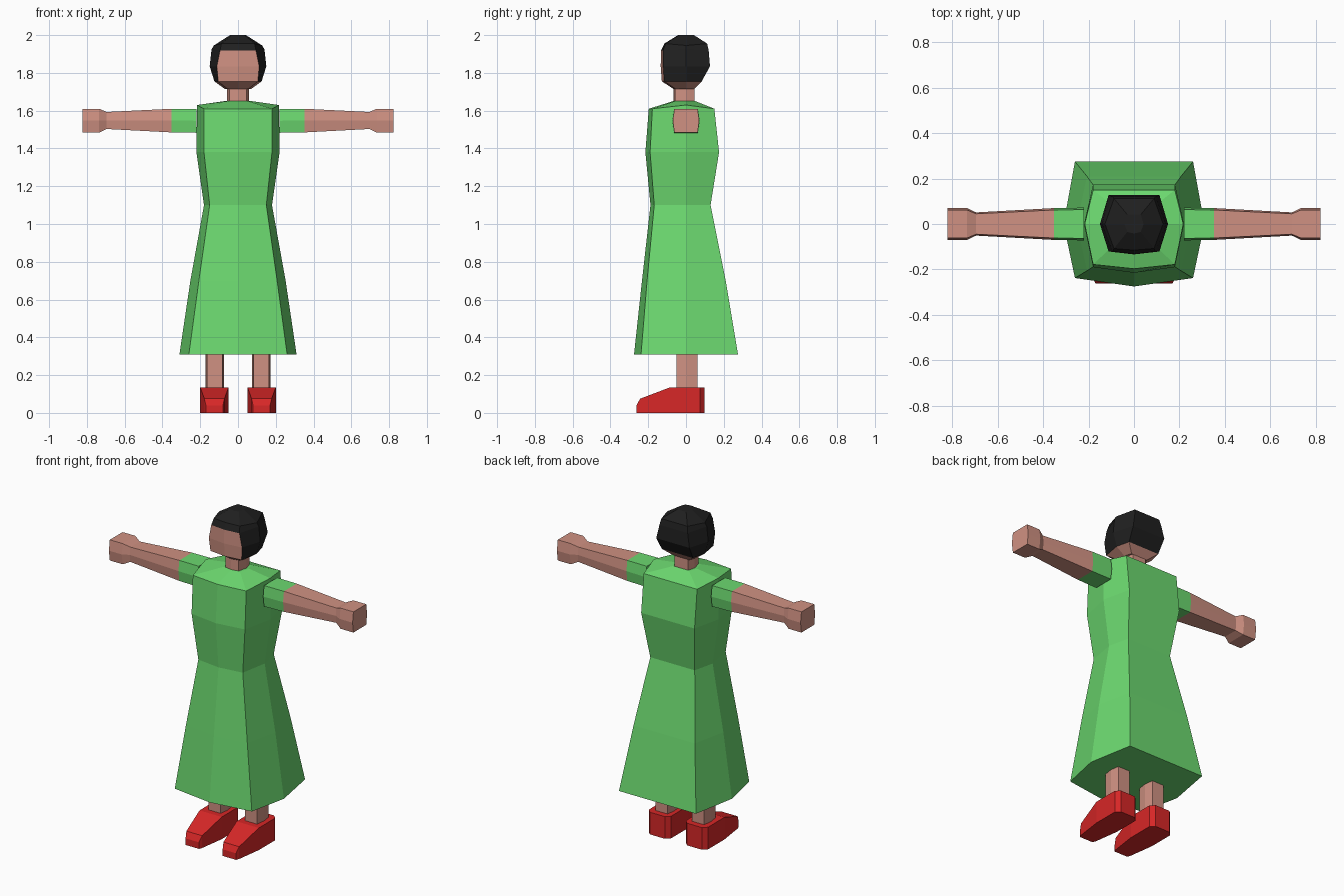
import bpy, bmesh

if "Cube" in bpy.data.objects:
    bpy.data.objects.remove(bpy.data.objects["Cube"])


def material(name, rgb):
    m = bpy.data.materials.new(name)
    m.diffuse_color = (*rgb, 1)
    m.use_nodes = True
    m.node_tree.nodes["Principled BSDF"].inputs["Base Color"].default_value = m.diffuse_color
    return m


GREEN = material("dress green", (0.15, 0.69, 0.16))
SKIN = material("skin", (0.63, 0.285, 0.225))
RED = material("shoe red", (0.68, 0.02, 0.02))
BLACK = material("hair black", (0.014, 0.014, 0.014))


def loft(name, rings, mats, rule=None):
    """Skin a list of equal-sized rings, cap both ends, colour faces by rule."""
    bm = bmesh.new()
    rows = [[bm.verts.new(p) for p in r] for r in rings]
    n = len(rows[0])
    for a, b in zip(rows, rows[1:]):
        for i in range(n):
            j = (i + 1) % n
            bm.faces.new((a[i], a[j], b[j], b[i]))
    bm.faces.new(rows[0][::-1])
    bm.faces.new(rows[-1])
    bmesh.ops.recalc_face_normals(bm, faces=bm.faces)
    if rule:
        for f in bm.faces:
            f.normal_update()
            f.material_index = rule(f)
    me = bpy.data.meshes.new(name)
    bm.to_mesh(me)
    bm.free()
    for m in mats:
        me.materials.append(m)
    ob = bpy.data.objects.new(name, me)
    bpy.context.collection.objects.link(ob)
    return ob


def body_ring(z, side, corner, front, front_corner, back, side_z=None, back_corner=None):
    """Seven-sided section: pointed front and sides, flat back."""
    sz = z if side_z is None else side_z
    bc = corner if back_corner is None else back_corner
    return [(0, front, z), (corner, front_corner, z), (side, 0, sz), (bc, back, z),
            (-bc, back, z), (-side, 0, sz), (-corner, front_corner, z)]


# Dress: hem, skirt, waist, chest, shoulders, neckline
loft("dress", [
    body_ring(0.31, 0.31, 0.26, -0.275, -0.238, 0.275),
    body_ring(0.70, 0.252, 0.207, -0.233, -0.206, 0.21),
    body_ring(1.10, 0.18, 0.15, -0.188, -0.168, 0.13),
    body_ring(1.38, 0.22, 0.18, -0.215, -0.19, 0.175),
    body_ring(1.61, 0.217, 0.18, -0.197, -0.178, 0.15, 1.63),
    body_ring(1.65, 0.075, 0.055, -0.07, -0.06, 0.05),
], [GREEN])

# Neck
loft("neck", [
    body_ring(1.62, 0.058, 0.045, -0.066, -0.058, 0.045),
    body_ring(1.74, 0.058, 0.045, -0.066, -0.058, 0.045),
], [SKIN])


# Head: skin on the front and under the chin, hair elsewhere
def head_colour(f):
    c = f.calc_center_median()
    if c.z < 1.753:
        return 0
    return 0 if f.normal.y < -0.8 and c.z < 1.92 else 1


loft("head", [
    body_ring(1.715, 0.07, 0.055, -0.066, -0.055, 0.045),
    body_ring(1.755, 0.125, 0.105, -0.128, -0.115, 0.083),
    body_ring(1.835, 0.15, 0.112, -0.134, -0.121, 0.127),
    body_ring(1.918, 0.14, 0.095, -0.132, -0.122, 0.12, 1.925),
    body_ring(1.955, 0.128, 0.088, -0.115, -0.108, 0.112, 1.945),
    body_ring(2.0, 0.042, 0.03, -0.042, -0.035, 0.042),
], [SKIN, BLACK], head_colour)


def arm_ring(x, y, z0, z1):
    m = (z0 + z1) / 2
    e = y * 0.88
    return [(x, -y, m), (x, -e, z0), (x, e, z0), (x, y, m), (x, e, z1), (x, -e, z1)]


def shoe_ring(cx, y, w, h):
    return [(cx - w, y, 0), (cx + w, y, 0), (cx + w, y, h), (cx - w, y, h)]


def leg_ring(cx, z):
    return [(cx + x, y, z) for x, y in ((-0.048, 0.005), (-0.04, -0.05), (0.04, -0.05),
                                        (0.048, 0.005), (0.04, 0.06), (-0.04, 0.06))]


for s, side in ((-1, "right"), (1, "left")):
    # Sleeve, forearm and fist
    loft(side + "_arm", [
        arm_ring(s * 0.22, 0.072, 1.483, 1.61),
        arm_ring(s * 0.353, 0.07, 1.485, 1.61),
        arm_ring(s * 0.695, 0.051, 1.503, 1.593),
        arm_ring(s * 0.735, 0.07, 1.484, 1.61),
        arm_ring(s * 0.822, 0.07, 1.484, 1.61),
    ], [SKIN, GREEN], lambda f: int(abs(f.calc_center_median().x) < 0.33))
    # Lower leg
    loft(side + "_leg", [leg_ring(s * 0.123, 0.1), leg_ring(s * 0.123, 0.32)], [SKIN])
    # Shoe: toe to heel
    loft(side + "_shoe", [shoe_ring(s * 0.125, *p) for p in (
        (-0.262, 0.045, 0.04), (-0.243, 0.053, 0.075), (-0.085, 0.075, 0.135),
        (0.073, 0.075, 0.135), (0.097, 0.05, 0.135))], [RED])
